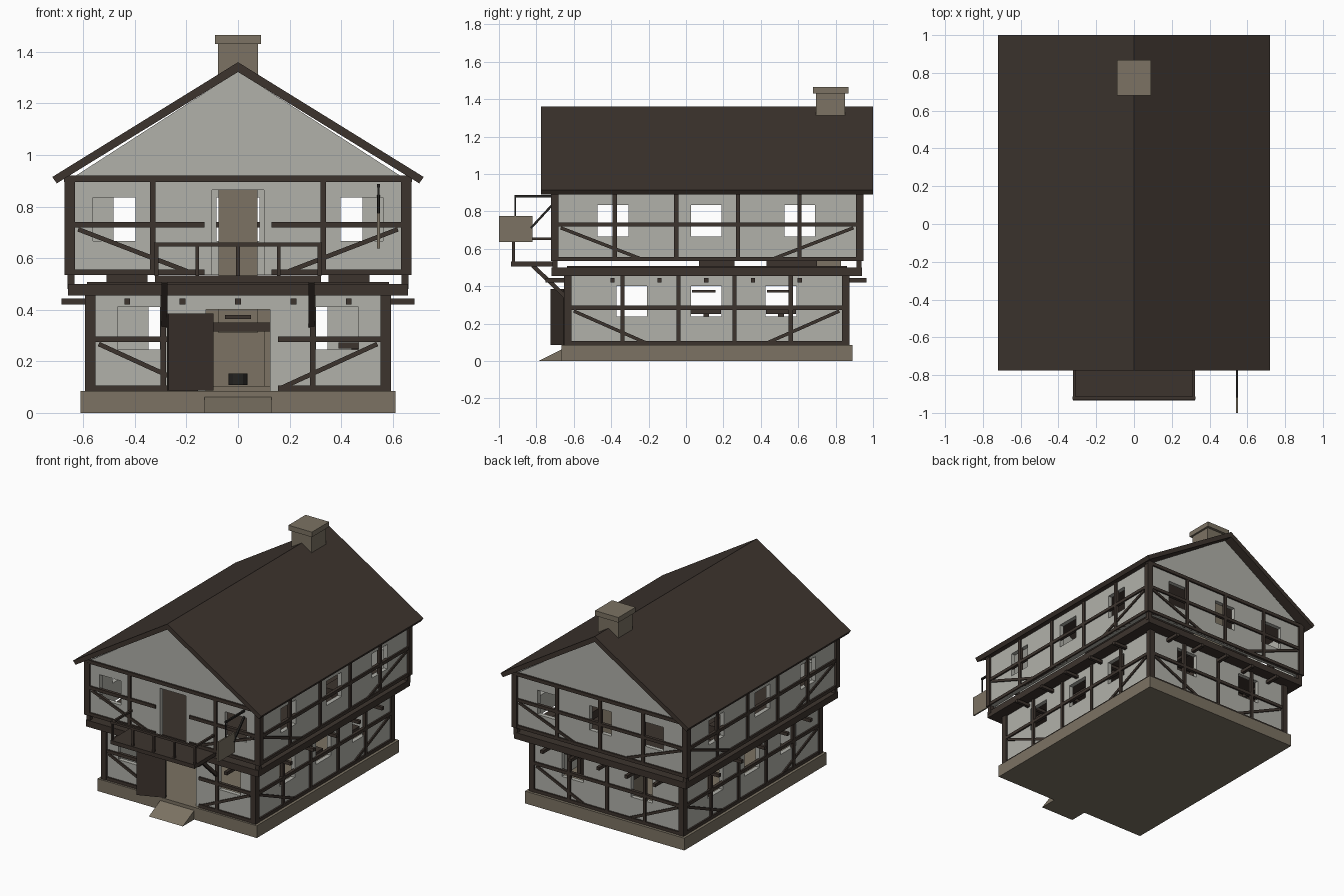
import bpy
from mathutils import Vector

if "Cube" in bpy.data.objects:
    bpy.data.objects.remove(bpy.data.objects["Cube"], do_unlink=True)


def material(name, rgb):
    m = bpy.data.materials.new(name)
    m.use_nodes = True
    m.diffuse_color = (*rgb, 1)
    node = next(n for n in m.node_tree.nodes if n.type == 'BSDF_PRINCIPLED')
    node.inputs["Base Color"].default_value = (*rgb, 1)
    node.inputs["Roughness"].default_value = 0.9
    return m


PLASTER = material("pale plaster", (0.44, 0.44, 0.40))
WOOD = material("dark wood", (0.046, 0.034, 0.027))
STONE = material("brown stone", (0.20, 0.17, 0.125))
IRON = material("black iron", (0.018, 0.017, 0.015))


def mesh_object(name, verts, faces, mat):
    me = bpy.data.meshes.new(name)
    me.from_pydata(verts, [], faces)
    me.materials.append(mat)
    ob = bpy.data.objects.new(name, me)
    bpy.context.collection.objects.link(ob)
    return ob


def prism(name, bottom, top, mat):
    """Solid between two matching loops, bottom loop counter-clockwise about the axis."""
    n = len(bottom)
    faces = [tuple(reversed(range(n))), tuple(range(n, 2 * n))]
    faces += [(i, (i + 1) % n, n + (i + 1) % n, n + i) for i in range(n)]
    return mesh_object(name, list(bottom) + list(top), faces, mat)


def box(name, x, y, z, mat):
    ring = [(x[0], y[0]), (x[1], y[0]), (x[1], y[1]), (x[0], y[1])]
    return prism(name, [(*p, z[0]) for p in ring], [(*p, z[1]) for p in ring], mat)


def along_y(name, profile, y, mat):
    """Extrude an x-z profile (clockwise seen from the front) along y."""
    return prism(name, [(a, y[0], b) for a, b in reversed(profile)][::-1],
                 [(a, y[1], b) for a, b in profile], mat)


def beam(name, p, q, w, mat=WOOD, side=Vector((0, 0, 1))):
    """Square bar from p to q."""
    p, q = Vector(p), Vector(q)
    d = (q - p).normalized()
    if abs(d.dot(side)) > 0.99:
        side = Vector((0, 1, 0))
    a = d.cross(side).normalized() * w / 2
    b = d.cross(a).normalized() * w / 2
    ring = [a + b, b - a, -a - b, a - b]
    return prism(name, [p + r for r in ring], [q + r for r in ring], mat)


T = 0.03      # wall thickness
W = 0.022     # timber width


def wall(name, side, plane, span, z, holes):
    """Wall panel cut into a grid of blocks, leaving out the openings."""
    us = sorted({*span, *[v for h in holes for v in h[:2]]})
    zs = sorted({*z, *[v for h in holes for v in h[2:]]})
    depth = sorted((plane, plane - T if side > 0 else plane + T))
    along_x = name.startswith(("front", "back"))
    for u0, u1 in zip(us, us[1:]):
        for z0, z1 in zip(zs, zs[1:]):
            u, v = (u0 + u1) / 2, (z0 + z1) / 2
            if any(h[0] < u < h[1] and h[2] < v < h[3] for h in holes):
                continue
            x, y = ((u0, u1), depth) if along_x else (depth, (u0, u1))
            box(name, x, y, (z0, z1), PLASTER)


def timbers(name, along_x, plane, span, z, rail, bays, gap=0):
    """Sill, rail, studs and braces on a wall; gap is the half width of a doorway."""
    def P(u, h):
        return (u, plane, h) if along_x else (plane, u, h)
    a, b = span
    runs = [(a, -gap), (gap, b)] if gap else [(a, b)]
    for s, e in runs:
        beam(name + "_rail", P(s, rail), P(e, rail), W)
        beam(name + "_sill", P(s, z[0] + W / 2), P(e, z[0] + W / 2), W)
    step = (b - a) / bays
    for i in range(1, bays):
        u = a + i * step
        if not (gap and abs(u) < gap):
            beam(name + "_stud", P(u, z[0]), P(u, z[1]), W)
    for corner, d in ((a, 1), (b, -1)):
        beam(name + "_brace", P(corner + d * 0.04, rail - 0.018),
             P(corner + d * step * 1.42, z[0] + 0.012), W * 0.8)


def storey(tag, hx, ys, z, rail, holes_front, holes_back, holes_side, gap):
    y0, y1 = ys
    wall("front_wall_" + tag, -1, y0, (-hx, hx), z, holes_front)
    wall("back_wall_" + tag, 1, y1, (-hx, hx), z, holes_back)
    timbers("front_" + tag, True, y0, (-hx, hx), z, rail, 4, gap)
    timbers("back_" + tag, True, y1, (-hx, hx), z, rail, 4)
    for s in (-1, 1):
        wall("side_wall_" + tag, s, s * hx, (y0 + T, y1 - T), z, holes_side)
        timbers("side_" + tag, False, s * hx, ys, z, rail, 5)
        for y in ys:
            inner = 1 if y < 0 else -1
            beam("corner_post_" + tag, (s * (hx - 0.007), y + inner * 0.007, z[0]),
                 (s * (hx - 0.007), y + inner * 0.007, z[1]), 0.04)


def windows(centres, z, w=0.165):
    return [(c - w / 2, c + w / 2, *z) for c in centres]


# Stone base and entrance ramp
box("foundation", (-0.61, 0.61), (-0.665, 0.89), (0, 0.085), STONE)
prism("entrance_ramp", [(-0.13, -0.79, 0), (-0.13, -0.66, 0), (-0.13, -0.66, 0.065)][::-1],
      [(0.13, -0.79, 0), (0.13, -0.66, 0), (0.13, -0.66, 0.065)][::-1], STONE)

# Two storeys, the upper one overhanging
low, up = (0.245, 0.41), (0.667, 0.835)
storey("lower", 0.58, (-0.64, 0.86), (0.085, 0.455), 0.285,
       windows((-0.385, 0.385), low) + [(-0.125, 0.125, 0.085, 0.40)],
       windows((-0.265, 0.265), low), windows((-0.29, 0.108, 0.508), (0.237, 0.40)), 0.155)
storey("upper", 0.66, (-0.71, 0.935), (0.535, 0.90), 0.73,
       windows((-0.48, 0.48), up) + [(-0.10, 0.10, 0.535, 0.865)],
       windows((-0.4, 0, 0.4), up), windows((-0.39, 0.108, 0.608), up), 0.13)

# Floor between the storeys, with short posts in the gap and protruding joists
box("upper_floor", (-0.66, 0.66), (-0.72, 0.94), (0.455, 0.50), WOOD)
box("floor_boards", (-0.585, 0.585), (-0.635, 0.86), (0.495, 0.507), WOOD)
for x in (-0.648, 0.648):
    for y in (-0.70, 0.925):
        beam("gap_post", (x, y, 0.48), (x, y, 0.54), 0.028)
for i in range(-2, 3):
    beam("long_joist", (i * 0.215, -0.75, 0.432), (i * 0.215, 0.965, 0.432), 0.022)
    beam("cross_joist", (-0.685, 0.108 + i * 0.25, 0.432), (0.685, 0.108 + i * 0.25, 0.432), 0.022)

# Gables, tie beams and roof
for y in (-0.71, 0.905):
    along_y("gable", [(-0.66, 0.90), (0, 1.325), (0.66, 0.90)], (y, y + T), PLASTER)
for y in (-0.71, 0.935):
    beam("tie_beam", (-0.675, y, 0.908), (0.675, y, 0.908), 0.024)
along_y("roof", [(-0.72, 0.915), (0, 1.36), (0.72, 0.915), (0.703, 0.89), (0, 1.322),
                 (-0.703, 0.89)], (-0.775, 1.0), WOOD)

# Chimney with hearth below
box("chimney", (-0.075, 0.075), (0.70, 0.828), (0.31, 1.2), STONE)
box("chimney_stack", (-0.077, 0.077), (0.695, 0.85), (1.2, 1.43), STONE)
box("chimney_cap", (-0.09, 0.09), (0.68, 0.868), (1.43, 1.465), STONE)
box("hearth_back", (-0.13, 0.13), (0.76, 0.828), (0.085, 0.40), STONE)
box("hearth_slab", (-0.14, 0.14), (0.60, 0.78), (0.085, 0.105), STONE)
for s in (-1, 1):
    box("hearth_cheek", sorted((s * 0.10, s * 0.13)), (0.66, 0.78), (0.10, 0.32), STONE)
box("mantel", (-0.14, 0.14), (0.65, 0.78), (0.315, 0.35), WOOD)
bpy.ops.mesh.primitive_cylinder_add(vertices=12, radius=0.037, depth=0.045, location=(0, 0.69, 0.13))
bpy.context.object.name = "cooking_pot"
bpy.context.object.data.materials.append(IRON)

# Open entrance door
prism("entrance_door", [(-0.095, -0.655, 0.086), (-0.27, -0.725, 0.086), (-0.275, -0.71, 0.086),
                        (-0.10, -0.64, 0.086)][::-1],
      [(-0.095, -0.655, 0.385), (-0.27, -0.725, 0.385), (-0.275, -0.71, 0.385),
       (-0.10, -0.64, 0.385)][::-1], WOOD)

# Balcony
box("balcony_floor", (-0.322, 0.322), (-0.935, -0.70), (0.505, 0.532), WOOD)
for i in range(-2, 3):
    beam("balcony_post", (i * 0.158, -0.922, 0.53), (i * 0.158, -0.922, 0.65), 0.014)
beam("balcony_rail", (-0.325, -0.922, 0.653), (0.325, -0.922, 0.653), 0.016)
for s in (-1, 1):
    beam("balcony_side_rail", (s * 0.317, -0.922, 0.653), (s * 0.317, -0.70, 0.653), 0.014)
    beam("balcony_bracket", (s * 0.285, -0.82, 0.51), (s * 0.285, -0.64, 0.34), 0.022)

# Hanging sign
box("sign_board", (0.54, 0.55), (-1.0, -0.82), (0.637, 0.775), STONE)
beam("sign_arm", (0.545, -0.918, 0.881), (0.545, -0.70, 0.881), 0.012, IRON)
beam("sign_hanger", (0.545, -0.912, 0.77), (0.545, -0.912, 0.881), 0.008, IRON)
beam("sign_brace", (0.545, -0.83, 0.71), (0.545, -0.71, 0.84), 0.012, IRON)

# Furniture
for y in (0.108, 0.508):
    box("table_top", (0.39, 0.52), (y - 0.08, y + 0.08), (0.25, 0.272), WOOD)
    beam("table_leg", (0.455, y, 0.085), (0.455, y, 0.255), 0.03)
    box("hanging_shelf", (-0.05, 0.05), (y - 0.075, y + 0.05), (0.365, 0.38), WOOD)
for s in (-1, 1):
    for y in ((0.07, 0.26), (0.43, 0.70)):
        box("bed", sorted((s * 0.35, s * 0.51)), y, (0.505, 0.56), WOOD)
